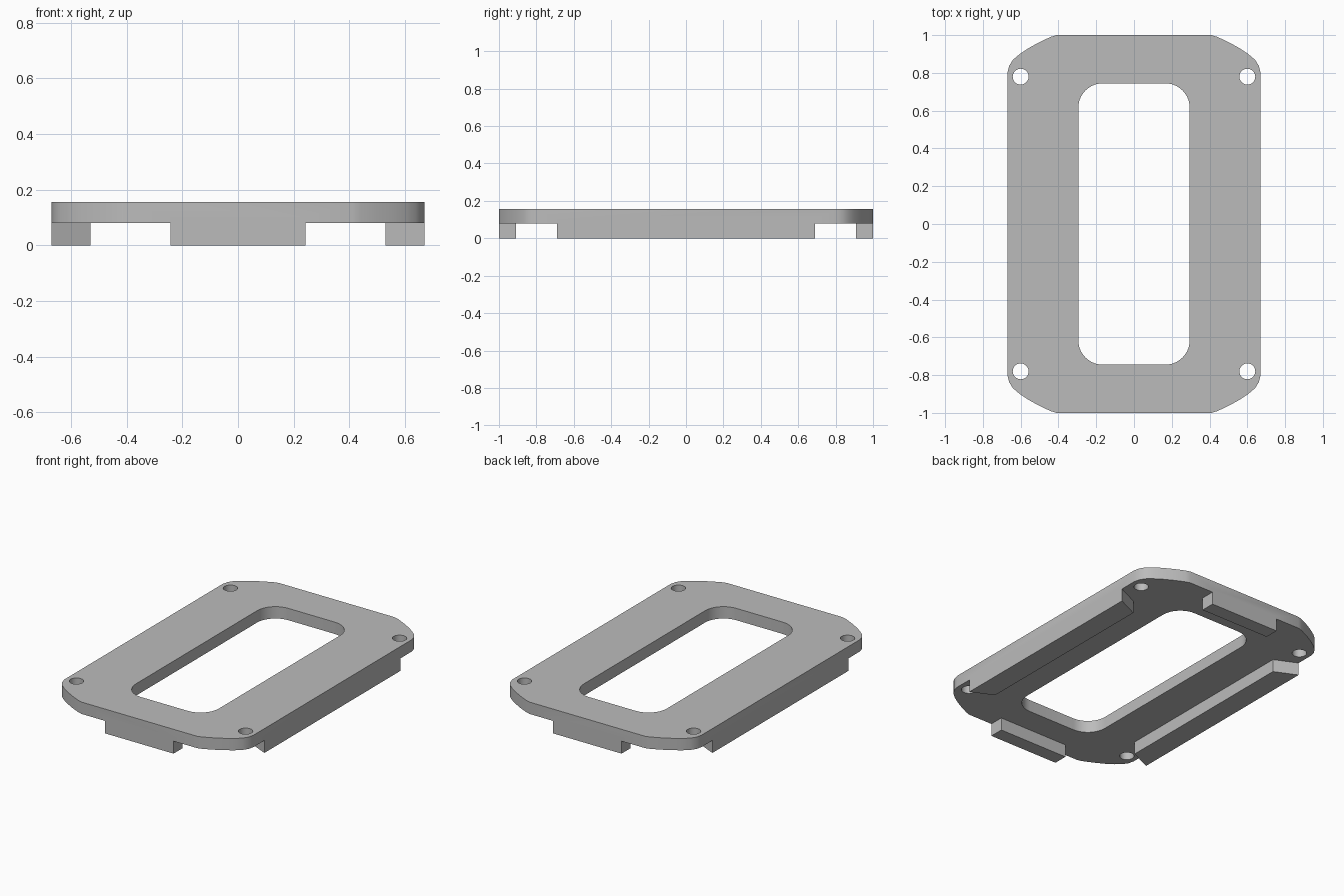
import bpy, bmesh
from math import cos, sin, pi

default = bpy.data.objects.get("Cube")
if default:
    bpy.data.objects.remove(default)

UNDERSIDE, TOP = 0.08, 0.156
HALF_X, HALF_Y = 0.67, 1.0

grey = bpy.data.materials.new("plain grey")
grey.use_nodes = True
colour = (0.5, 0.5, 0.5, 1)
grey.diffuse_color = colour
grey.node_tree.nodes["Principled BSDF"].inputs["Base Color"].default_value = colour


def four_corners(quarter):
    """Mirror a +x +y corner path (from the end edge to the side) into a closed loop."""
    right = quarter + [(x, -y) for x, y in reversed(quarter)]
    return right + [(-x, -y) for x, y in right]


def arc(cx, cy, r, start, end, n):
    angles = [start + (end - start) * i / n for i in range(n + 1)]
    return [(cx + r * cos(a), cy + r * sin(a)) for a in angles]


def slab(name, loops, low, high):
    """Fill flat loops (an outline and its holes) and extrude them upwards."""
    bm = bmesh.new()
    edges = []
    for loop in loops:
        verts = [bm.verts.new((x, y, low)) for x, y in loop]
        edges += [bm.edges.new((v, verts[i - 1])) for i, v in enumerate(verts)]
    bmesh.ops.triangle_fill(bm, edges=edges, use_beauty=True, use_dissolve=False)
    grown = bmesh.ops.extrude_face_region(bm, geom=bm.faces[:], use_keep_orig=True)
    for v in grown["geom"]:
        if isinstance(v, bmesh.types.BMVert):
            v.co.z = high
    bmesh.ops.recalc_face_normals(bm, faces=bm.faces[:])
    mesh = bpy.data.meshes.new(name)
    bm.to_mesh(mesh)
    bm.free()
    mesh.materials.append(grey)
    obj = bpy.data.objects.new(name, mesh)
    bpy.context.collection.objects.link(obj)
    return obj


# Plate: tapered rounded corners, rounded window, four screw holes
outline = four_corners([(0.41, HALF_Y), (0.44, 0.991), (0.5, 0.963), (0.56, 0.93),
                        (0.605, 0.9), (0.64, 0.87), (0.661, 0.838), (HALF_X, 0.8)])
window = four_corners(arc(0.165, 0.615, 0.13, pi / 2, 0, 10))
holes = [arc(sx * 0.6, sy * 0.78, 0.042, 0, 2 * pi, 32)[:-1]
         for sx in (-1, 1) for sy in (-1, 1)]
plate = slab("frame_plate", [outline, window] + holes, UNDERSIDE, TOP)

# Underside ribs: long side rails with slanted ends, short end bars
ribs = []
for side, word in ((1, "left"), (-1, "right")):
    rail = [(0.53, -0.625), (HALF_X, -0.69), (HALF_X, 0.69), (0.53, 0.625)]
    ribs.append(slab(word + "_rail", [[(side * x, y) for x, y in rail]], 0, 0.1))
for side, word in ((-1, "front"), (1, "back")):
    bar = [(-0.243, 0.91), (0.243, 0.91), (0.243, HALF_Y), (-0.243, HALF_Y)]
    ribs.append(slab(word + "_bar", [[(x, side * y) for x, y in bar]], 0, 0.1))

# Fuse the ribs into the plate
for rib in ribs:
    mod = plate.modifiers.new("join " + rib.name, 'BOOLEAN')
    mod.operation = 'UNION'
    mod.solver = 'EXACT'
    mod.object = rib
bpy.context.view_layer.update()
evaluated = plate.evaluated_get(bpy.context.evaluated_depsgraph_get())
fused = bpy.data.meshes.new_from_object(evaluated)
plate.modifiers.clear()
plate.data = fused
for rib in ribs:
    bpy.data.objects.remove(rib)

# Smooth the rounded walls, keep the rims sharp
bpy.ops.object.select_all(action='DESELECT')
plate.select_set(True)
bpy.context.view_layer.objects.active = plate
bpy.ops.object.shade_smooth_by_angle(angle=pi / 6)
